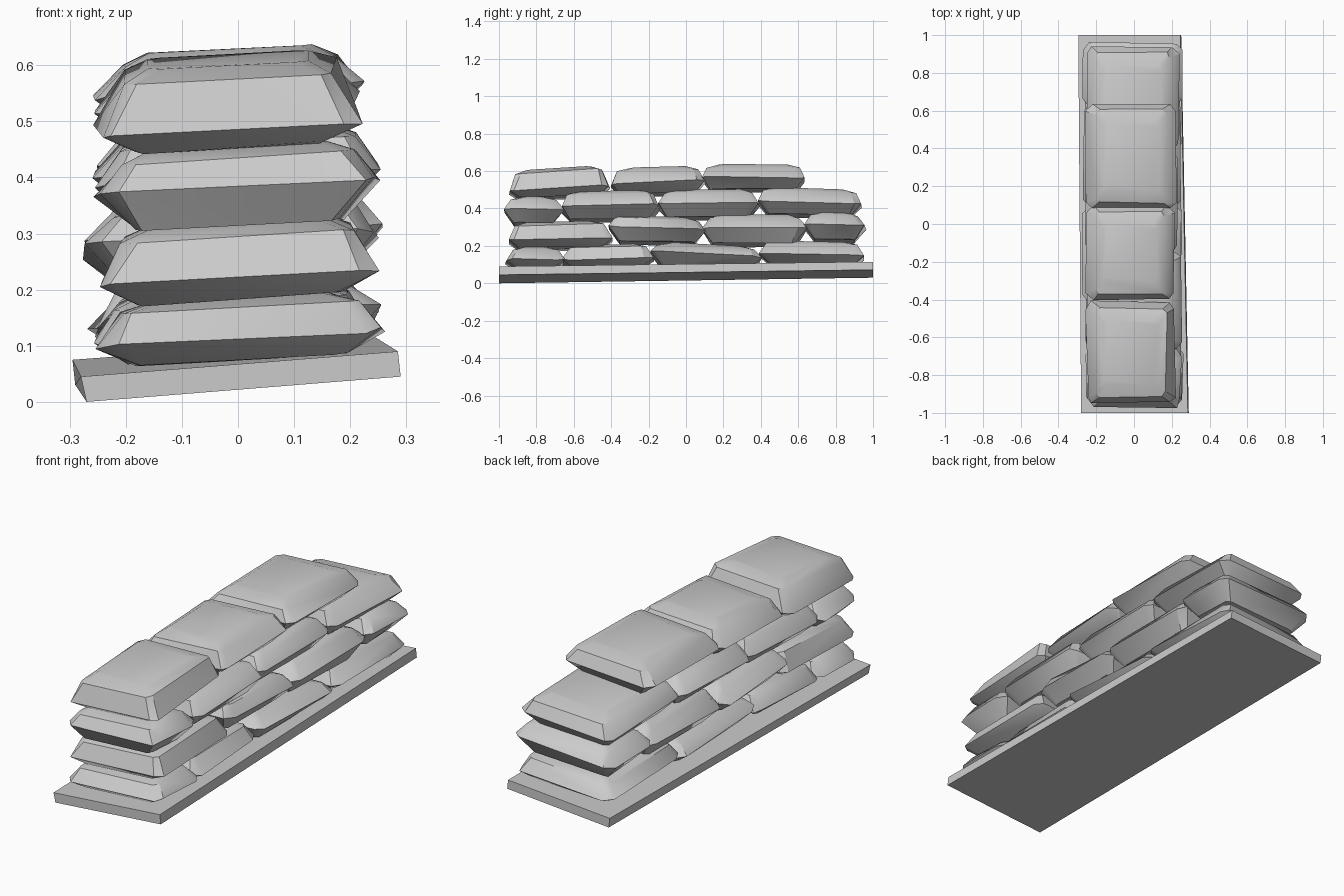
import bpy, bmesh, random

if "Cube" in bpy.data.objects:
    bpy.data.objects.remove(bpy.data.objects["Cube"])
random.seed(4)

cloth = bpy.data.materials.new("plain_grey")
cloth.diffuse_color = (0.6, 0.6, 0.6, 1)
cloth.use_nodes = True
cloth.node_tree.nodes["Principled BSDF"].inputs["Base Color"].default_value = cloth.diffuse_color


def make(name, rings, angle):
    """Loft closed rings from bottom to top and cap both ends."""
    bm = bmesh.new()
    loops = [[bm.verts.new(p) for p in r] for r in rings]
    n = len(loops[0])
    for a, b in zip(loops, loops[1:]):
        for i in range(n):
            j = (i + 1) % n
            bm.faces.new((a[i], a[j], b[j], b[i]))
    bm.faces.new(loops[0][::-1])
    bm.faces.new(loops[-1])
    bmesh.ops.triangulate(bm, faces=[f for f in bm.faces if len(f.verts) == 4 and n > 4])
    me = bpy.data.meshes.new(name)
    bm.to_mesh(me)
    bm.free()
    ob = bpy.data.objects.new(name, me)
    bpy.context.collection.objects.link(ob)
    me.materials.append(cloth)
    bpy.ops.object.select_all(action='DESELECT')
    ob.select_set(True)
    bpy.context.view_layer.objects.active = ob
    bpy.ops.object.shade_smooth_by_angle(angle=angle)
    return ob


def ring(x0, x1, y0, y1, z, cut, tilt, slope, jit):
    """Rectangle with cut corners, leaning along x (tilt) and y (slope)."""
    c, d = cut, cut * 1.3
    pts = [(x0 + c, y0), (x1 - c, y0), (x1, y0 + d), (x1, y1 - d),
           (x1 - c, y1), (x0 + c, y1), (x0, y1 - d), (x0, y0 + d)]
    ym = (y0 + y1) / 2
    r = lambda s: random.uniform(-s, s)
    return [(x + r(jit), y + r(jit), z + tilt * x + slope * (y - ym) + r(jit * 0.6))
            for x, y in pts]


def bag(name, y0, y1, z0, z1, x0, x1, rim, slope):
    """Stuffed bag: narrow bottom, wide seam, narrow flat top."""
    h = z1 - z0
    t = 0.055
    ix, iy = 0.065, 0.055
    rings = [
        ring(x0 + ix, x1 - ix, y0 + iy, y1 - iy, z0, 0.015, t, slope * 0.5, 0.006),
        ring(x0, x1, y0, y1, z0 + h * rim, 0.03, t, slope, 0.010),
        ring(x0 + 0.045, x1 - 0.045, y0 + 0.035, y1 - 0.035, z0 + h * 0.86, 0.02, t, slope, 0.006),
        ring(x0 + 0.09, x1 - 0.09, y0 + 0.10, y1 - 0.10, z1, 0.02, t, slope, 0.003),
    ]
    make(name, rings, 0.6)


# Leaning base slab
make("base_slab", [
    [(-0.27, -1, 0.0), (0.29, -1, 0.045), (0.25, 1, 0.072), (-0.29, 1, 0.03)],
    [(-0.28, -1, 0.045), (0.285, -1, 0.09), (0.245, 1, 0.115), (-0.295, 1, 0.075)],
], 0.5)

# Rows of bags: y0, y1, z0, z1, x0, x1, seam height, slope along y
rows = [
    [(-0.96, -0.65, 0.075, 0.185, -0.25, 0.255, 0.35, 0.0),
     (-0.66, -0.18, 0.08, 0.20, -0.26, 0.24, 0.35, 0.03),
     (-0.19, 0.40, 0.085, 0.20, -0.255, 0.25, 0.5, -0.05),
     (0.39, 0.95, 0.095, 0.215, -0.26, 0.245, 0.4, -0.02)],
    [(-0.95, -0.40, 0.185, 0.32, -0.25, 0.25, 0.28, 0.02),
     (-0.41, 0.10, 0.215, 0.35, -0.27, 0.25, 0.5, -0.04),
     (0.09, 0.64, 0.205, 0.36, -0.265, 0.25, 0.5, 0.0),
     (0.63, 0.96, 0.225, 0.375, -0.27, 0.255, 0.5, -0.03)],
    [(-0.97, -0.66, 0.315, 0.455, -0.25, 0.25, 0.5, 0.0),
     (-0.67, -0.14, 0.335, 0.485, -0.25, 0.25, 0.45, 0.02),
     (-0.15, 0.39, 0.345, 0.495, -0.25, 0.235, 0.5, 0.01),
     (0.38, 0.94, 0.36, 0.50, -0.255, 0.235, 0.45, -0.03)],
    [(-0.95, -0.41, 0.46, 0.61, -0.25, 0.215, 0.25, 0.06),
     (-0.405, 0.10, 0.475, 0.615, -0.25, 0.21, 0.4, 0.03),
     (0.08, 0.64, 0.495, 0.63, -0.25, 0.22, 0.45, 0.0)],
]
for r, row in enumerate(rows, 1):
    for i, b in enumerate(row, 1):
        bag(f"bag_row{r}_{i}", *b)
